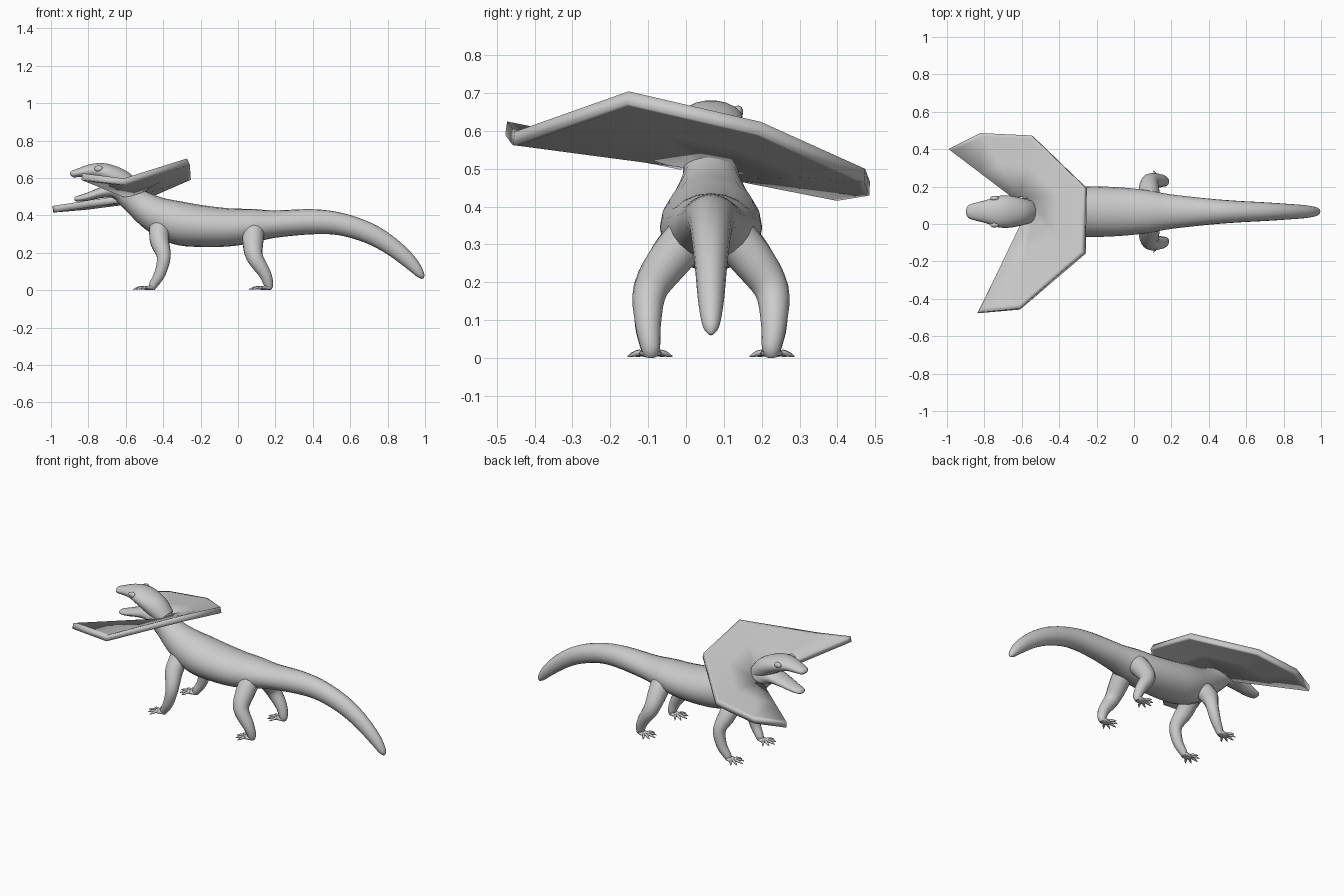
import bpy, bmesh, math
from mathutils import Vector

if "Cube" in bpy.data.objects:
    bpy.data.objects.remove(bpy.data.objects["Cube"])

MID = 0.066  # y of the animal's symmetry plane


def finish(bm, name, angle=60):
    bmesh.ops.recalc_face_normals(bm, faces=bm.faces)
    me = bpy.data.meshes.new(name)
    bm.to_mesh(me)
    bm.free()
    ob = bpy.data.objects.new(name, me)
    bpy.context.collection.objects.link(ob)
    bpy.ops.object.select_all(action='DESELECT')
    ob.select_set(True)
    bpy.context.view_layer.objects.active = ob
    bpy.ops.object.shade_smooth_by_angle(angle=math.radians(angle))
    return ob


def spline(rows, steps):
    """Smooth interpolation through rows of numbers."""
    out = []
    for i in range(len(rows) - 1):
        p0, p1 = rows[max(i - 1, 0)], rows[i]
        p2, p3 = rows[i + 1], rows[min(i + 2, len(rows) - 1)]
        for k in range(steps):
            t = k / steps
            out.append([0.5 * (2 * b + (c - a) * t + (2 * a - 5 * b + 4 * c - d) * t * t
                               + (3 * b - a - 3 * c + d) * t ** 3)
                        for a, b, c, d in zip(p0, p1, p2, p3)])
    out.append(list(rows[-1]))
    return out


def add_loft(bm, rows, sides=16, steps=4, ref=(0, 1, 0)):
    """Rows are x, y, z, side radius, up radius."""
    rows = spline(rows, steps)
    pts = [Vector(r[:3]) for r in rows]
    rings = []
    for i, r in enumerate(rows):
        t = (pts[min(i + 1, len(pts) - 1)] - pts[max(i - 1, 0)]).normalized()
        side = Vector(ref)
        side = (side - t * side.dot(t)).normalized()
        up = t.cross(side)
        rings.append([bm.verts.new(pts[i] + side * max(r[3], .002) * math.cos(a)
                                   + up * max(r[4], .002) * math.sin(a))
                      for a in (2 * math.pi * k / sides for k in range(sides))])
    for a, b in zip(rings, rings[1:]):
        for k in range(sides):
            j = (k + 1) % sides
            bm.faces.new((a[k], a[j], b[j], b[k]))
    bm.faces.new(rings[0])
    bm.faces.new(rings[-1])


def loft(name, rows, **kw):
    bm = bmesh.new()
    add_loft(bm, rows, **kw)
    return finish(bm, name)


# neck, trunk and tail: x, z, half width, half height
trunk = [(-.66, .56, .055, .05), (-.60, .52, .072, .066), (-.54, .47, .077, .075),
         (-.44, .405, .105, .098), (-.32, .36, .13, .116), (-.20, .343, .135, .112),
         (-.05, .336, .128, .102), (.08, .345, .113, .09), (.20, .354, .092, .073),
         (.40, .366, .07, .067), (.55, .353, .058, .06), (.70, .305, .05, .055),
         (.82, .235, .042, .048), (.92, .15, .034, .038), (.975, .085, .022, .022),
         (.988, .062, .005, .005)]
loft("body_and_tail", [(x, MID, z, w, h) for x, z, w, h in trunk], sides=20)

# skull with upper jaw
skull = [(-.895, .615, .012, .008), (-.885, .62, .034, .018), (-.85, .628, .047, .024),
         (-.79, .638, .062, .036), (-.73, .634, .083, .047), (-.67, .612, .086, .055),
         (-.61, .575, .076, .06), (-.56, .53, .062, .05)]
loft("skull", [(x, MID, z, w, h) for x, z, w, h in skull], sides=18)

# open lower jaw
jaw = [(-.875, .487, .012, .006), (-.862, .488, .032, .014), (-.81, .498, .046, .021),
       (-.73, .522, .062, .029), (-.66, .535, .07, .045), (-.60, .51, .065, .055)]
loft("lower_jaw", [(x, MID, z, w, h) for x, z, w, h in jaw], sides=16)

# eyes
for s, side in ((-1, "near"), (1, "far")):
    bm = bmesh.new()
    bmesh.ops.create_uvsphere(bm, u_segments=14, v_segments=8, radius=1)
    for v in bm.verts:
        v.co = Vector((v.co.x * .024, v.co.y * .014, v.co.z * .017)) + \
            Vector((-.745, MID + s * .071, .65))
    finish(bm, "eye_" + side)

# legs: x, offset from the middle, z, radius
front = [(-.42, .05, .34, .055), (-.42, .112, .265, .052), (-.397, .163, .18, .038),
         (-.417, .17, .09, .031), (-.452, .163, .03, .024), (-.462, .162, .008, .018)]
hind = [(.085, .04, .34, .06), (.08, .105, .265, .057), (.088, .16, .18, .046),
        (.143, .166, .09, .034), (.163, .16, .03, .026), (.158, .16, .008, .019)]
for s, side in ((-1, "near"), (1, "far")):
    for label, path in (("front", front), ("hind", hind)):
        loft(f"{label}_leg_{side}",
             [(x, MID + s * o, z, r, r) for x, o, z, r in path], sides=14)
        # foot with five splayed toes
        ax, ay = path[-1][0], MID + s * path[-1][1]
        bm = bmesh.new()
        add_loft(bm, [(ax + .02, ay, .012, .012, .008), (ax, ay, .014, .026, .013),
                      (ax - .03, ay, .011, .03, .009), (ax - .045, ay, .009, .016, .006)],
                 sides=12, steps=2)
        for k in range(-2, 3):
            a = k * math.radians(29)
            d = Vector((-math.cos(a), math.sin(a), 0))
            base = Vector((ax - .018, ay, 0))
            length = .08 - .006 * abs(k)
            add_loft(bm, [(*(base + d * length * f + Vector((0, 0, z))), r, r)
                          for f, z, r in ((.1, .01, .009), (.5, .014, .008),
                                          (.8, .009, .006), (1, .004, .001))],
                     sides=8, steps=2, ref=(-d.y, d.x, 0))
        finish(bm, f"{label}_foot_{side}")

# neck frill: faceted fan from a collar on the neck to a seven-cornered rim
rim = [(-.99, .40, .433), (-.82, .485, .447), (-.545, .472, .482), (-.258, .195, .607),
       (-.265, -.155, .688), (-.61, -.455, .58), (-.835, -.475, .607)]
collar = [(-.64, .135, .485), (-.61, .145, .49), (-.57, .14, .505), (-.535, .105, .525),
          (-.535, .03, .53), (-.575, -.005, .52), (-.61, -.01, .515)]
bm = bmesh.new()
rows = []
for f in (0, .5, .95, 1):
    rows.append([bm.verts.new(Vector(c).lerp(Vector(r), f)) for c, r in zip(collar, rim)])
for a, b in zip(rows, rows[1:]):
    for k in range(len(a) - 1):
        bm.faces.new((a[k], b[k], b[k + 1], a[k + 1]))
frill = finish(bm, "neck_frill", 35)
mod = frill.modifiers.new("thickness", 'SOLIDIFY')
mod.thickness = .036
mod.offset = 0
